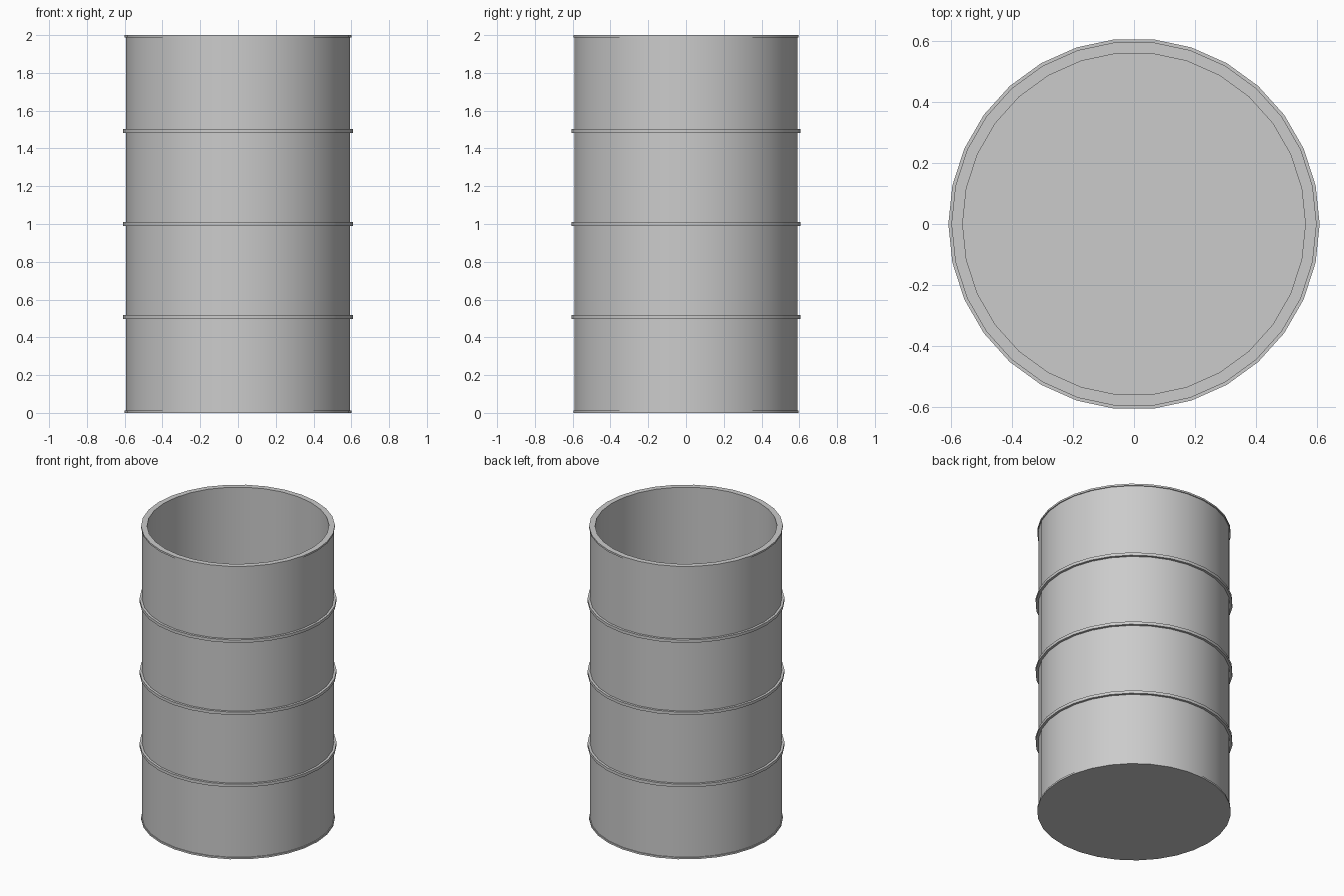
import bpy
import bmesh
from math import cos, sin, tau, radians

if "Cube" in bpy.data.objects:
    bpy.data.objects.remove(bpy.data.objects["Cube"])

SIDES = 30


def lathe(name, profile, closed=False):
    """Revolve (radius, z) points about z; radius 0 makes a pole."""
    bm = bmesh.new()
    rows = []
    for r, z in profile:
        if r == 0:
            rows.append([bm.verts.new((0, 0, z))] * SIDES)
        else:
            rows.append([bm.verts.new((r * cos(tau * i / SIDES), r * sin(tau * i / SIDES), z))
                         for i in range(SIDES)])
    pairs = list(zip(rows, rows[1:]))
    if closed:
        pairs.append((rows[-1], rows[0]))
    for a, b in pairs:
        for i in range(SIDES):
            j = (i + 1) % SIDES
            bm.faces.new(list(dict.fromkeys((a[i], a[j], b[j], b[i]))))
    bmesh.ops.recalc_face_normals(bm, faces=bm.faces)
    mesh = bpy.data.meshes.new(name)
    bm.to_mesh(mesh)
    bm.free()
    obj = bpy.data.objects.new(name, mesh)
    bpy.context.collection.objects.link(obj)
    bpy.ops.object.select_all(action='DESELECT')
    obj.select_set(True)
    bpy.context.view_layer.objects.active = obj
    bpy.ops.object.shade_smooth_by_angle(angle=radians(30))
    return obj


# Open-topped drum with thin lips at the bottom and top edges
lathe("drum_body", [
    (0, 0), (0.60, 0), (0.60, 0.012), (0.594, 0.012),
    (0.594, 1.988), (0.60, 1.988), (0.60, 2.0),
    (0.563, 2.0), (0.563, 0.035), (0, 0.035),
])

# Three reinforcing hoops around the wall
for n, z in enumerate((0.507, 1.0, 1.493)):
    lathe(f"hoop_{n + 1}", [
        (0.59, z - 0.01), (0.61, z - 0.01), (0.61, z + 0.01), (0.59, z + 0.01),
    ], closed=True)
